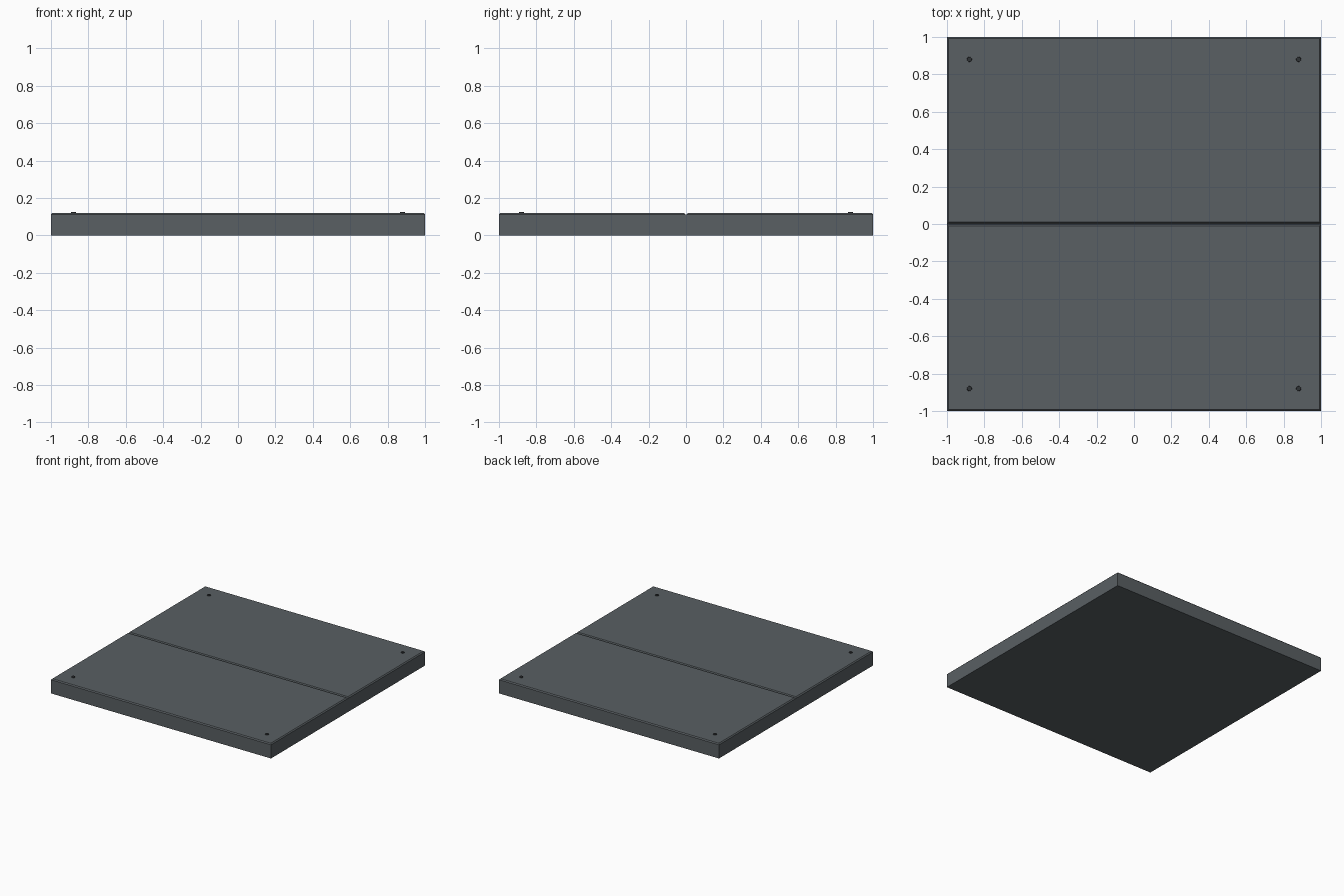
import bpy, bmesh

if "Cube" in bpy.data.objects:
    bpy.data.objects.remove(bpy.data.objects["Cube"])

H = 0.12      # top of the plates
B = 0.008     # small chamfer on upper edges


def finish(bm, name):
    bmesh.ops.recalc_face_normals(bm, faces=bm.faces)
    me = bpy.data.meshes.new(name)
    bm.to_mesh(me)
    bm.free()
    ob = bpy.data.objects.new(name, me)
    bpy.context.collection.objects.link(ob)
    ob.data.materials.append(mat if "bolt" not in name else bolt_mat)
    return ob


def material(name, color):
    m = bpy.data.materials.new(name)
    m.diffuse_color = color
    m.use_nodes = True
    m.node_tree.nodes["Principled BSDF"].inputs["Base Color"].default_value = m.diffuse_color
    return m


mat = material("slate", (0.10, 0.115, 0.125, 1))
bolt_mat = material("dark_metal", (0.03, 0.033, 0.037, 1))

# Slab: end profile with a shallow centre groove, extruded along x
half = [(1.0, 0.0), (1.0, H - B), (1.0 - B, H), (0.01, H), (0.003, H - 0.009)]
profile = half + [(-y, z) for y, z in reversed(half)]
bm = bmesh.new()
# the end edges are chamfered by pulling the upper points in along x
ends = []
for s in (-1, 1):
    ends.append([bm.verts.new((s * (1 - B if z > H - 0.001 else 1), y, z))
                 for y, z in profile])
n = len(profile)
for i in range(n):
    j = (i + 1) % n
    bm.faces.new((ends[0][i], ends[0][j], ends[1][j], ends[1][i]))
for ring in ends:
    # flat end below the chamfer, then sloped chamfer strips above it
    r = ring
    bm.faces.new((r[0], r[1], r[4], r[5], r[8], r[9]))
    bm.faces.new((r[1], r[2], r[3], r[4]))
    bm.faces.new((r[5], r[6], r[7], r[8]))
finish(bm, "floor_slab")

# Corner bolts: low tapered discs
for sx, lx in ((-1, "left"), (1, "right")):
    for sy, ly in ((-1, "front"), (1, "back")):
        bm = bmesh.new()
        bmesh.ops.create_cone(bm, cap_ends=True, segments=12,
                              radius1=0.015, radius2=0.012, depth=0.012)
        bmesh.ops.translate(bm, vec=(sx * 0.88, sy * 0.88, H), verts=bm.verts)
        finish(bm, f"bolt_{ly}_{lx}")
